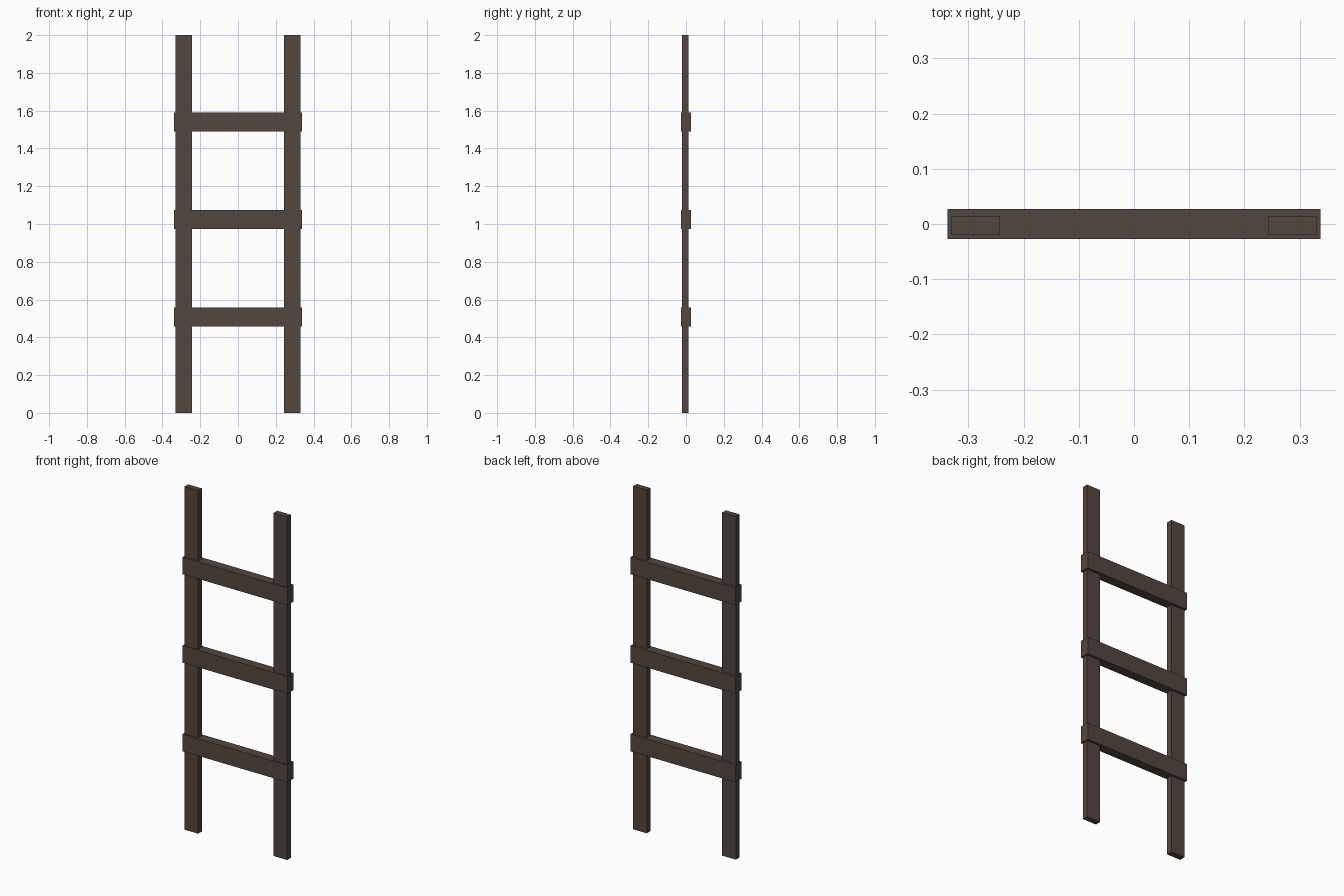
import bpy

if "Cube" in bpy.data.objects:
    bpy.data.objects.remove(bpy.data.objects["Cube"])

wood = bpy.data.materials.new("dark_brown_wood")
wood.diffuse_color = (0.088, 0.063, 0.050, 1.0)
wood.use_nodes = True
wood.node_tree.nodes["Principled BSDF"].inputs["Base Color"].default_value = wood.diffuse_color


def box(name, lo, hi):
    """Axis-aligned plank between two corners."""
    centre = [(a + b) / 2 for a, b in zip(lo, hi)]
    bpy.ops.mesh.primitive_cube_add(size=1, location=centre)
    ob = bpy.context.object
    ob.name = name
    ob.scale = [b - a for a, b in zip(lo, hi)]
    bpy.ops.object.transform_apply(location=False, rotation=False, scale=True)
    ob.data.materials.append(wood)
    return ob


# Side rails: thin upright planks, set slightly forward of the rung centre
for side, x in (("left", -0.287), ("right", 0.287)):
    box(side + "_rail", (x - 0.044, -0.020, 0.0), (x + 0.044, 0.014, 2.0))

# Rungs: wider planks wrapping past the rails on every side
for i in range(3):
    z = 0.508 + i * 0.516
    box(f"rung_{i + 1}", (-0.338, -0.0275, z - 0.05), (0.338, 0.0275, z + 0.05))
